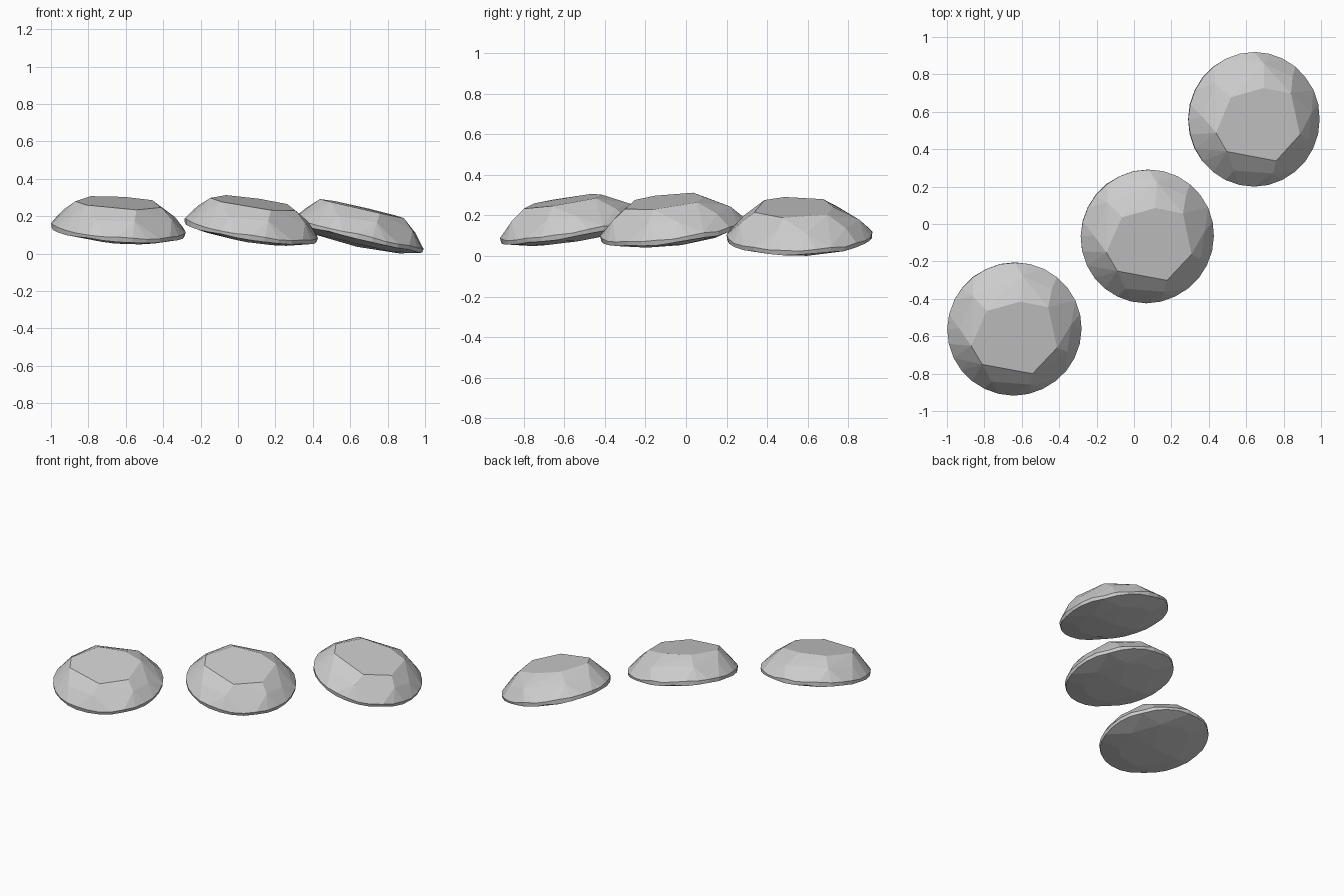
import bpy, bmesh, random
from math import sin, cos, radians, tau
from mathutils import Vector

cube = bpy.data.objects.get("Cube")
if cube:
    bpy.data.objects.remove(cube)

STONE_GREY = (0.6, 0.6, 0.6, 1.0)
mat = bpy.data.materials.new("stone grey")
mat.use_nodes = True
mat.diffuse_color = STONE_GREY
bsdf = mat.node_tree.nodes["Principled BSDF"]
bsdf.inputs["Base Color"].default_value = STONE_GREY

# Flat plateau corners: x, y
PLATEAU = [(-0.16, 0.12), (0.02, 0.17), (0.17, 0.14), (0.22, -0.08),
           (0.09, -0.22), (-0.18, -0.17), (-0.24, -0.07)]
RIM_SIDES = 28


def ring(sides, radius, height, rng, turn=0.0, wobble=0.0, lift=0.0):
    """Irregular ring of points around z."""
    pts = []
    for i in range(sides):
        a = tau * (i + turn + rng.uniform(-wobble, wobble)) / sides
        z = height + rng.uniform(-lift, lift)
        pts.append(Vector((radius * cos(a), radius * sin(a), z)))
    return pts


def stone_mesh():
    """Faceted dome with a thin rim and a shallow creased underside."""
    rng = random.Random(4)
    pts = [Vector((x, y, 0.15 - 0.08 * max(0, Vector((x, y)).length - 0.19)))
           for x, y in PLATEAU]
    pts += ring(9, 0.30, 0.088, rng, 0.3, 0.25, 0.008)
    pts += ring(RIM_SIDES, 0.36, 0.012, rng, lift=0.006)
    pts += ring(RIM_SIDES, 0.357, -0.012, rng, lift=0.005)
    pts += ring(14, 0.24, -0.042, rng, 0.5, 0.3, 0.004)
    pts.append(Vector((0.01, -0.01, -0.06)))

    bm = bmesh.new()
    for p in pts:
        bm.verts.new(p)
    hull = bmesh.ops.convex_hull(bm, input=bm.verts)
    loose = [v for v in bm.verts if not v.link_faces]
    bmesh.ops.delete(bm, geom=loose, context="VERTS")
    # Merge nearly coplanar triangles into broad facets
    bmesh.ops.dissolve_limit(bm, angle_limit=radians(4),
                             verts=bm.verts, edges=bm.edges)
    bmesh.ops.recalc_face_normals(bm, faces=bm.faces)
    mesh = bpy.data.meshes.new("stepping_stone")
    bm.to_mesh(mesh)
    bm.free()
    mesh.materials.append(mat)
    return mesh


# Three stones in a diagonal row, each tilted its own way
mesh = stone_mesh()
for name, place, tilt in [
        ("front_stone", (-0.64, -0.56, 0.13), (9, 4)),
        ("middle_stone", (0.07, -0.065, 0.128), (7, 8.5)),
        ("back_stone", (0.64, 0.56, 0.097), (1, 13))]:
    stone = bpy.data.objects.new(name, mesh)
    stone.location = place
    stone.rotation_euler = (radians(tilt[0]), radians(tilt[1]), 0)
    bpy.context.collection.objects.link(stone)
